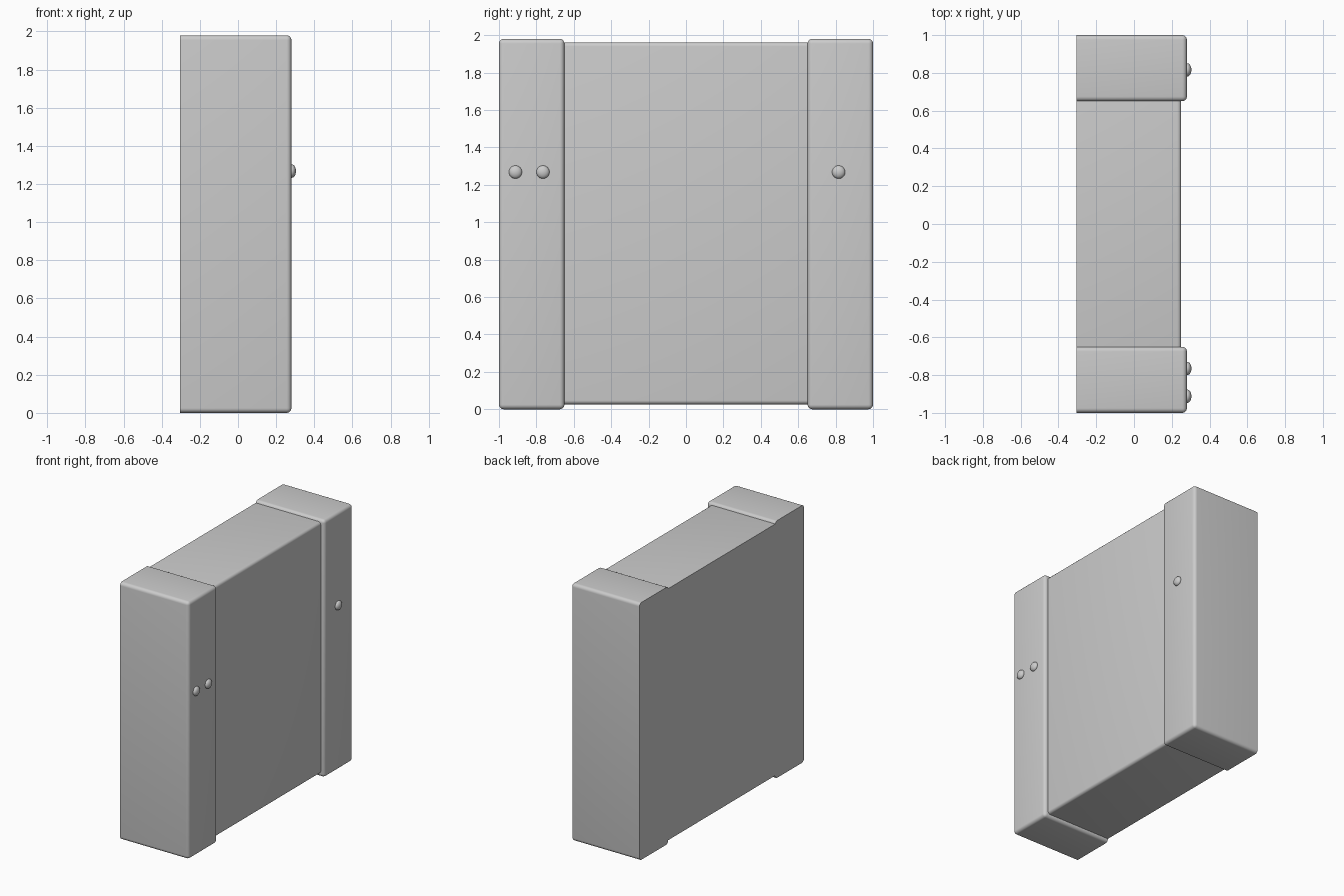
import bpy, bmesh, math
from mathutils import Vector

if "Cube" in bpy.data.objects:
    bpy.data.objects.remove(bpy.data.objects["Cube"])

BACK = -0.304


def smooth(obj):
    bpy.ops.object.select_all(action='DESELECT')
    obj.select_set(True)
    bpy.context.view_layer.objects.active = obj
    bpy.ops.object.shade_smooth_by_angle(angle=math.radians(35))


def finish(name, bm):
    mesh = bpy.data.meshes.new(name)
    bm.to_mesh(mesh)
    bm.free()
    obj = bpy.data.objects.new(name, mesh)
    bpy.context.collection.objects.link(obj)
    smooth(obj)
    return obj


def soft_box(name, x1, y0, y1, z0, z1, radius):
    """Box with a flat, sharp-edged back and all other edges rounded."""
    bm = bmesh.new()
    bmesh.ops.create_cube(bm, size=1)
    lo, hi = Vector((BACK, y0, z0)), Vector((x1, y1, z1))
    for v in bm.verts:
        v.co = Vector([lo[i] + (v.co[i] + 0.5) * (hi[i] - lo[i]) for i in range(3)])
    edges = [e for e in bm.edges if any(v.co.x > 0 for v in e.verts)]
    bmesh.ops.bevel(bm, geom=edges, offset=radius, segments=5,
                    profile=0.5, affect='EDGES', clamp_overlap=True)
    return finish(name, bm)


# Slightly recessed centre panel, tucked into the side columns
soft_box("centre_panel", 0.25, -0.68, 0.68, 0.026, 1.962, 0.022)

# Side columns
for side, label in ((-1, "front_column"), (1, "rear_column")):
    y0, y1 = sorted((side * 0.65, side * 1.0))
    soft_box(label, 0.28, y0, y1, 0.0, 1.98, 0.025)

# Flattened round buttons on the columns
for i, y in enumerate((-0.912, -0.765, 0.816)):
    bm = bmesh.new()
    bmesh.ops.create_uvsphere(bm, u_segments=32, v_segments=16, radius=1)
    for v in bm.verts:
        v.co = Vector((0.282 + v.co.z * 0.022, y + v.co.x * 0.035, 1.268 + v.co.y * 0.035))
    bmesh.ops.recalc_face_normals(bm, faces=bm.faces)
    finish(f"button_{i + 1}", bm)
